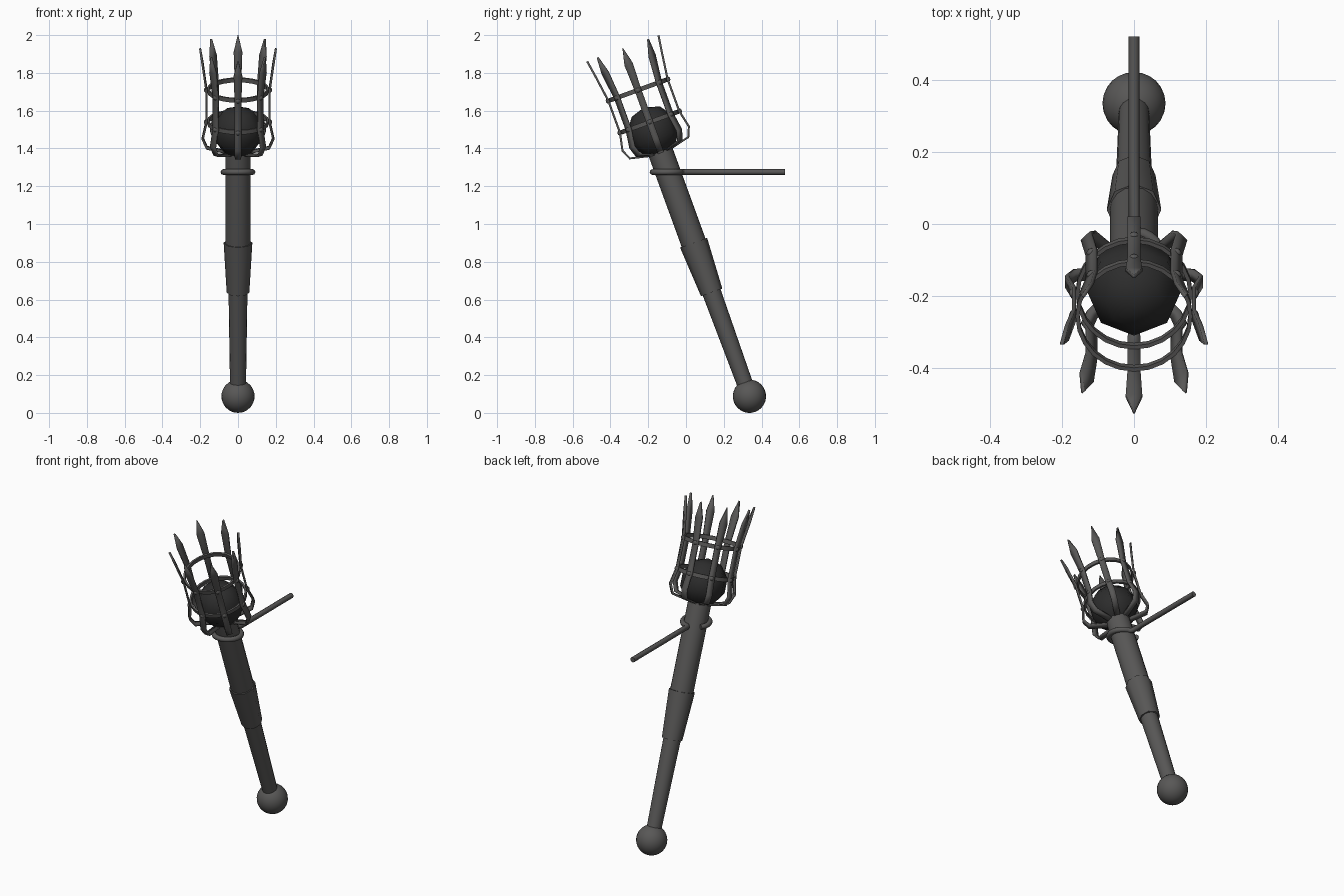
import bpy, bmesh, math
from mathutils import Matrix, Vector

if "Cube" in bpy.data.objects:
    bpy.data.objects.remove(bpy.data.objects["Cube"])

# Torch axis: leans 20 degrees forward, local origin is the pommel centre
TILT = Matrix.Translation((0, 0.336, 0.088)) @ Matrix.Rotation(math.radians(20), 4, 'X')


def material(name, c):
    m = bpy.data.materials.new(name)
    m.diffuse_color = (*c, 1)
    m.use_nodes = True
    m.node_tree.nodes["Principled BSDF"].inputs["Base Color"].default_value = m.diffuse_color
    return m


IRON = material("dark_iron", (0.098, 0.096, 0.094))
COAL = material("coal_black", (0.026, 0.026, 0.026))


def make(name, bm, mat, matrix=TILT, angle=45):
    bmesh.ops.recalc_face_normals(bm, faces=bm.faces)
    me = bpy.data.meshes.new(name)
    bm.to_mesh(me)
    bm.free()
    me.transform(matrix)
    ob = bpy.data.objects.new(name, me)
    bpy.context.collection.objects.link(ob)
    me.materials.append(mat)
    bpy.ops.object.select_all(action='DESELECT')
    ob.select_set(True)
    bpy.context.view_layer.objects.active = ob
    bpy.ops.object.shade_smooth_by_angle(angle=math.radians(angle))
    return ob


def lathe(name, profile, sides, closed=False):
    """Spin (radius, height) points round the axis; cap the ends or close the loop."""
    bm = bmesh.new()
    rows = [[bm.verts.new((r * math.cos(2 * math.pi * i / sides),
                           r * math.sin(2 * math.pi * i / sides), t))
             for i in range(sides)] for r, t in profile]
    pairs = list(zip(rows, rows[1:])) + ([(rows[-1], rows[0])] if closed else [])
    for a, b in pairs:
        for i in range(sides):
            j = (i + 1) % sides
            bm.faces.new((a[i], a[j], b[j], b[i]))
    if not closed:
        bm.faces.new(rows[0])
        bm.faces.new(rows[-1])
    return make(name, bm, IRON)


# Handle
lathe("shaft", [(0.042, 0.04), (0.050, 0.58), (0.067, 0.87), (0.067, 1.385)], 16)
lathe("grip_sleeve", [(0.060, 0.585), (0.076, 0.865)], 8)

bm = bmesh.new()
bmesh.ops.create_uvsphere(bm, u_segments=24, v_segments=14, radius=0.088)
make("pommel", bm, IRON)

# Fuel ball inside the basket, coarse sphere
bm = bmesh.new()
bmesh.ops.create_uvsphere(bm, u_segments=8, v_segments=5, radius=0.137)
make("fuel_ball", bm, COAL, TILT @ Matrix.Translation((0, 0, 1.492)), 80)

# Basket hoops
for name, t in (("lower_hoop", 1.545), ("upper_hoop", 1.725)):
    lathe(name, [(0.152, t - 0.012), (0.163, t - 0.012), (0.163, t + 0.012), (0.152, t + 0.012)],
          24, True)

# Eight bent straps ending in pointed blades: (radius, height, half width)
STRAP = [(0.045, 1.372, 0.016), (0.165, 1.400, 0.017), (0.187, 1.452, 0.018),
         (0.167, 1.545, 0.018), (0.167, 1.725, 0.018), (0.187, 1.870, 0.023),
         (0.201, 1.960, 0.002)]
bm = bmesh.new()
for k in range(8):
    rot = Matrix.Rotation(k * math.pi / 4, 3, 'Z')
    rows = [[bm.verts.new(rot @ Vector((r, s * w, t))) for s in (-1, 1)] for r, t, w in STRAP]
    for a, b in zip(rows, rows[1:]):
        bm.faces.new((a[0], a[1], b[1], b[0]))
straps = make("basket_straps", bm, IRON, angle=20)
mod = straps.modifiers.new("thickness", 'SOLIDIFY')
mod.thickness = 0.011
mod.offset = 0

# Rivets where straps cross the hoops
bm = bmesh.new()
for k in range(8):
    for t in (1.545, 1.725):
        m = Matrix.Rotation(k * math.pi / 4, 4, 'Z') @ Matrix.Translation((0.172, 0, t))
        m = m @ Matrix.Diagonal((0.7, 1, 1, 1))
        bmesh.ops.create_uvsphere(bm, u_segments=8, v_segments=6, radius=0.013, matrix=m)
make("rivets", bm, IRON)

# Level wall bracket: straight rod curling into an open eye round the shaft
R, CY, Z = 0.077, -0.100, 1.275
path = [(0, 0.523, Z), (0, 0.2, Z), (0, CY + R + 0.015, Z)]
for i in range(25):
    a = math.radians(82 - i * 298 / 24)
    path.append((R * math.cos(a), CY + R * math.sin(a), Z))
cu = bpy.data.curves.new("wall_bracket", 'CURVE')
cu.dimensions = '3D'
cu.bevel_depth = 0.0155
cu.bevel_resolution = 2
cu.use_fill_caps = True
sp = cu.splines.new('POLY')
sp.points.add(len(path) - 1)
for p, co in zip(sp.points, path):
    p.co = (*co, 1)
sp.use_smooth = True
cu.materials.append(IRON)
bracket = bpy.data.objects.new("wall_bracket", cu)
bpy.context.collection.objects.link(bracket)
